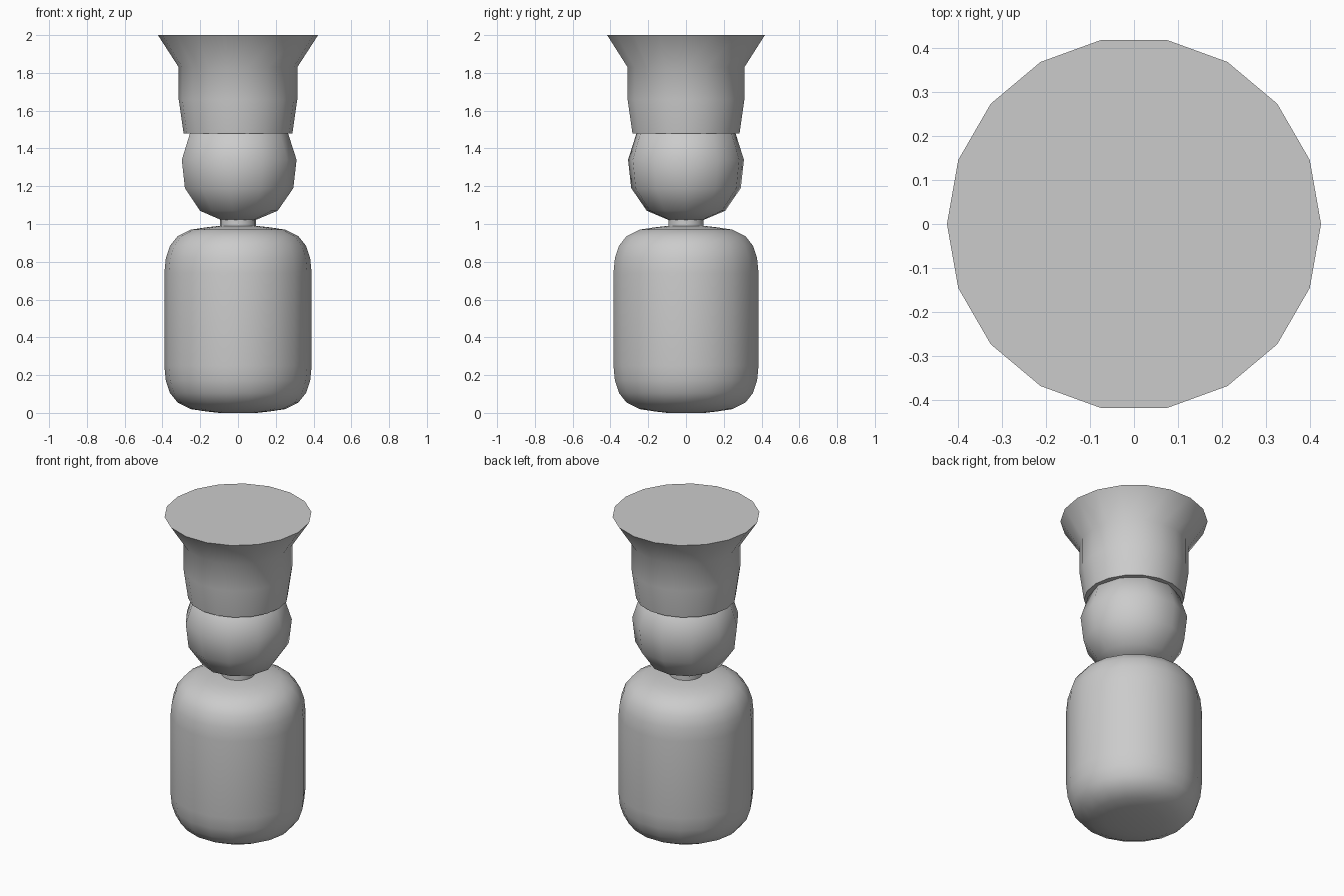
import bpy, bmesh
from math import sin, cos, tau

if "Cube" in bpy.data.objects:
    bpy.data.objects.remove(bpy.data.objects["Cube"])


def lathe(name, profile, sides):
    """Closed turned solid from (radius, z) points; radius 0 makes a pole."""
    bm = bmesh.new()
    rings = []
    for r, z in profile:
        if r == 0:
            rings.append([bm.verts.new((0, 0, z))] * sides)
        else:
            rings.append([bm.verts.new((r * cos(tau * i / sides), r * sin(tau * i / sides), z))
                          for i in range(sides)])
    for a, b in zip(rings, rings[1:]):
        for i in range(sides):
            j = (i + 1) % sides
            bm.faces.new(dict.fromkeys((a[i], a[j], b[j], b[i])))
    # flat end caps
    for (r, _), ring in zip((profile[0], profile[-1]), (rings[0], rings[-1])):
        if r:
            bm.faces.new(ring)
    bmesh.ops.recalc_face_normals(bm, faces=bm.faces)
    mesh = bpy.data.meshes.new(name)
    bm.to_mesh(mesh)
    bm.free()
    obj = bpy.data.objects.new(name, mesh)
    bpy.context.collection.objects.link(obj)
    bpy.ops.object.select_all(action='DESELECT')
    obj.select_set(True)
    bpy.context.view_layer.objects.active = obj
    bpy.ops.object.shade_smooth_by_angle(angle=0.87)
    return obj


# barrel body with softly rounded shoulders, mirrored top to bottom
half = [(0.10, 0.0), (0.17, 0.008), (0.25, 0.02), (0.32, 0.055),
        (0.36, 0.105), (0.382, 0.17), (0.39, 0.25)]
body = lathe("body", half + [(r, 0.99 - z) for r, z in reversed(half)], 18)

# short neck
neck = lathe("neck", [(0.095, 0.95), (0.095, 1.06)], 18)

# faceted round head, its crown tucked inside the hat
head = lathe("head", [(0, 1.02), (0.095, 1.022), (0.21, 1.07), (0.293, 1.19),
                      (0.31, 1.34), (0.265, 1.48), (0.15, 1.56), (0, 1.59)], 11)

# tall hat flaring out to a flat top
hat = lathe("hat", [(0.288, 1.48), (0.314, 1.66), (0.314, 1.83), (0.424, 2.0)], 18)
